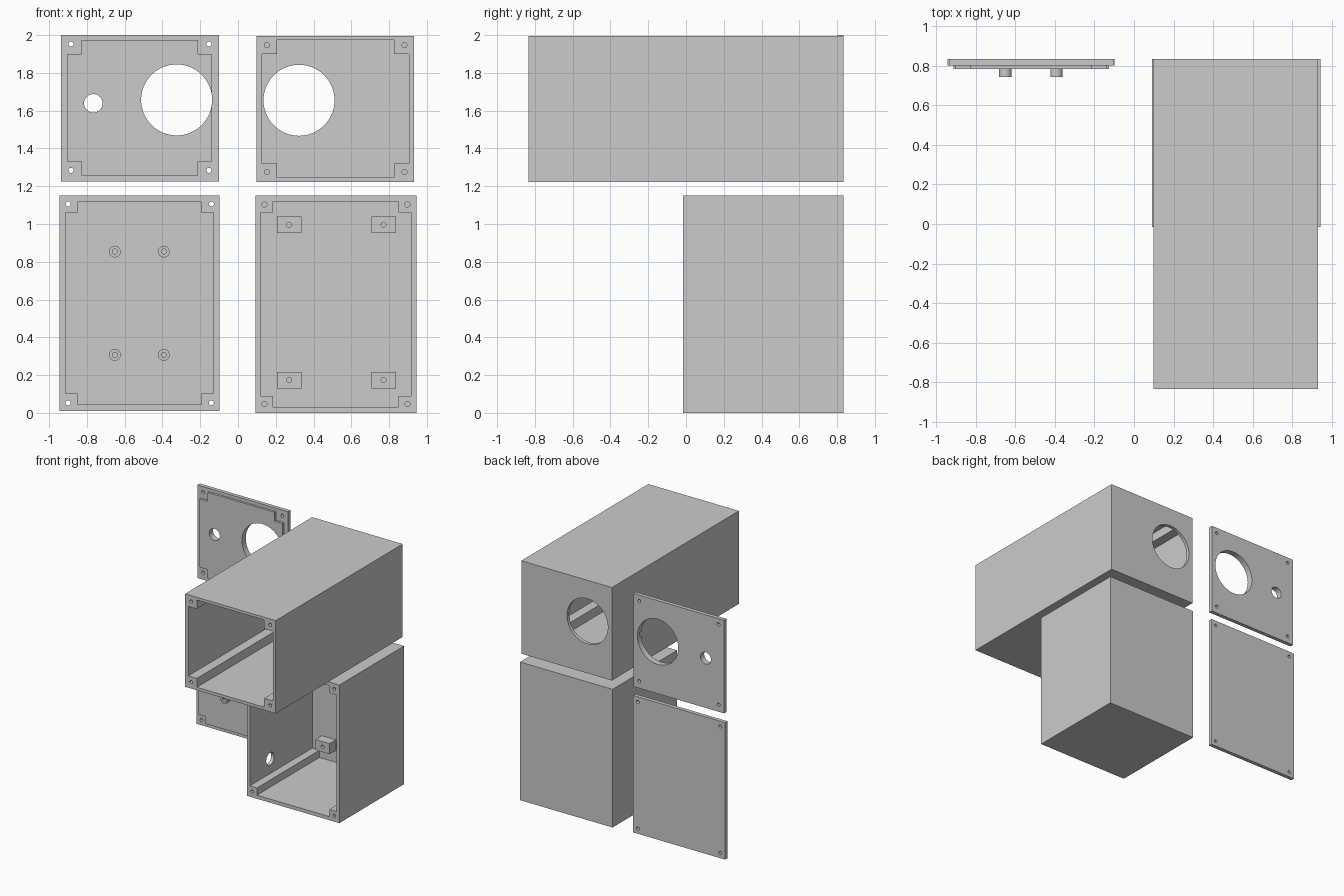
import bpy, bmesh, math

if "Cube" in bpy.data.objects:
    bpy.data.objects.remove(bpy.data.objects["Cube"])

def prism(name, pts, y0, y1):
    """Extrude an x-z outline from y0 to y1."""
    bm = bmesh.new()
    f = bm.faces.new([bm.verts.new((x, y0, z)) for x, z in pts])
    ext = bmesh.ops.extrude_face_region(bm, geom=[f], use_keep_orig=True)
    bmesh.ops.translate(bm, vec=(0, y1 - y0, 0),
                        verts=[g for g in ext['geom'] if isinstance(g, bmesh.types.BMVert)])
    bmesh.ops.recalc_face_normals(bm, faces=bm.faces)
    me = bpy.data.meshes.new(name)
    bm.to_mesh(me)
    bm.free()
    ob = bpy.data.objects.new(name, me)
    bpy.context.collection.objects.link(ob)
    return ob

def rect(x0, x1, z0, z1):
    return [(x0, z0), (x1, z0), (x1, z1), (x0, z1)]

def notched(x0, x1, z0, z1, a, b):
    """Rectangle with its four corners cut out for the screw posts."""
    return [(x0 + a, z0), (x1 - a, z0), (x1 - a, z0 + b), (x1, z0 + b),
            (x1, z1 - b), (x1 - a, z1 - b), (x1 - a, z1), (x0 + a, z1),
            (x0 + a, z1 - b), (x0, z1 - b), (x0, z0 + b), (x0 + a, z0 + b)]

def circle(x, z, r, n=24):
    return [(x + r * math.cos(2 * math.pi * i / n), z + r * math.sin(2 * math.pi * i / n))
            for i in range(n)]

def combine(ob, op, pts, y0, y1, swap=False):
    """Boolean a prism into ob; swap makes the prism run along x instead."""
    tool = prism('helper', pts, y0, y1)
    tool.hide_render = True
    if swap:
        for v in tool.data.vertices:
            v.co.x, v.co.y = v.co.y, v.co.x
        tool.data.flip_normals()
    m = ob.modifiers.new('bool', 'BOOLEAN')
    m.operation, m.object, m.solver = op, tool, 'EXACT'
    bpy.context.view_layer.objects.active = ob
    bpy.ops.object.modifier_apply(modifier=m.name)
    bpy.data.objects.remove(tool)

def cut(ob, pts, y0, y1, **k):
    combine(ob, 'DIFFERENCE', pts, y0, y1, **k)

def add(ob, pts, y0, y1):
    combine(ob, 'UNION', pts, y0, y1)

def grid(xs, zs):
    return [(x, z) for x in xs for z in zs]

BACK, WALL, SCREW = 0.835, 0.028, 0.0135

# Long upper housing, open at the front, round opening in the back wall
upper = prism('upper_housing', rect(0.098, 0.932, 1.222, 1.996), -BACK, BACK)
cut(upper, notched(0.127, 0.905, 1.247, 1.973, 0.079, 0.074), -0.9, BACK - WALL)
cut(upper, circle(0.323, 1.655, 0.188, 64), 0.7, 0.9)
for x, z in grid((0.153, 0.881), (1.276, 1.947)):
    cut(upper, circle(x, z, SCREW), -0.9, -0.7)

# Lower housing with four mounting blocks and a cable hole in the left wall
lower = prism('lower_housing', rect(0.092, 0.944, 0, 1.15), -0.015, BACK)
cut(lower, notched(0.119, 0.917, 0.03, 1.12, 0.066, 0.06), -0.1, BACK - WALL)
for x, z in grid((0.271, 0.771), (0.173, 0.996)):
    add(lower, rect(x - 0.065, x + 0.065, z - 0.044, z + 0.044), 0.725, BACK - 0.01)
    cut(lower, circle(x, z, SCREW), 0.7, 0.8)
for x, z in grid((0.14, 0.897), (0.048, 1.103)):
    cut(lower, circle(x, z, SCREW), -0.1, 0.12)
cut(lower, circle(0.253, 0.213, 0.052, 32), 0.05, 0.15, swap=True)

# Upper lid with locating lip, large opening and small hole
lid_a = prism('upper_lid', rect(-0.936, -0.101, 1.225, 2.0), 0.803, BACK)
add(lid_a, notched(-0.904, -0.138, 1.257, 1.973, 0.075, 0.074), 0.785, 0.82)
cut(lid_a, circle(-0.325, 1.657, 0.188, 64), 0.7, 0.9)
cut(lid_a, circle(-0.766, 1.639, 0.049, 32), 0.7, 0.9)
for x, z in grid((-0.884, -0.154), (1.284, 1.952)):
    cut(lid_a, circle(x, z, SCREW), 0.7, 0.9)

# Lower lid with locating lip and four hollow standoffs
lid_b = prism('lower_lid', rect(-0.945, -0.098, 0.01, 1.15), 0.803, BACK)
add(lid_b, notched(-0.915, -0.127, 0.042, 1.12, 0.065, 0.06), 0.785, 0.82)
for x, z in grid((-0.652, -0.393), (0.307, 0.854)):
    add(lid_b, circle(x, z, 0.031, 32), 0.745, 0.81)
    cut(lid_b, circle(x, z, SCREW), 0.7, 0.79)
for x, z in grid((-0.899, -0.141), (0.053, 1.106)):
    cut(lid_b, circle(x, z, SCREW), 0.7, 0.9)

# Smooth round holes, keep edges sharp
bpy.ops.object.select_all(action='DESELECT')
for ob in (upper, lower, lid_a, lid_b):
    ob.select_set(True)
bpy.context.view_layer.objects.active = upper
bpy.ops.object.shade_smooth_by_angle(angle=math.radians(30))
